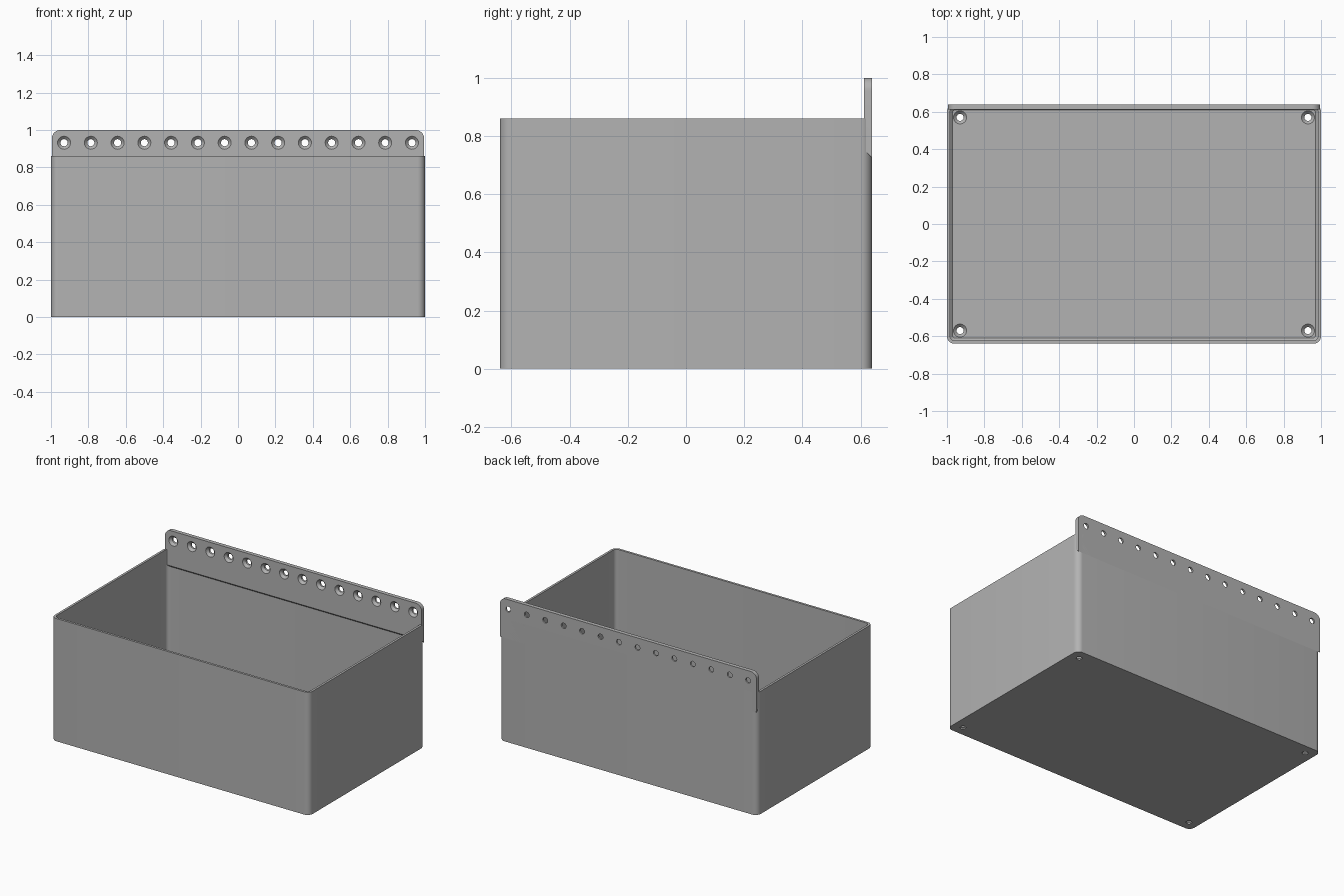
import bpy, bmesh, math
from mathutils import Matrix, Vector

if "Cube" in bpy.data.objects:
    bpy.data.objects.remove(bpy.data.objects["Cube"])

HX, HY, H = 1.0, 0.64, 0.86      # tray half width, half depth, height
WALL, FLOOR = 0.016, 0.025
PLATE_FRONT, PLATE_HX = 0.612, 0.995

grey = bpy.data.materials.new("plain grey")
grey.use_nodes = True
colour = (0.45, 0.45, 0.45, 1)
grey.diffuse_color = colour
grey.node_tree.nodes["Principled BSDF"].inputs["Base Color"].default_value = colour


def finish(name, bm):
    bmesh.ops.recalc_face_normals(bm, faces=bm.faces)
    mesh = bpy.data.meshes.new(name)
    bm.to_mesh(mesh)
    bm.free()
    mesh.materials.append(grey)
    obj = bpy.data.objects.new(name, mesh)
    bpy.context.collection.objects.link(obj)
    return obj


def rounded_ring(bm, inset, z, r, steps=8):
    pts = []
    corners = [(1, 1), (-1, 1), (-1, -1), (1, -1)]
    for q, (sx, sy) in enumerate(corners):
        cx, cy = sx * (HX - inset - r), sy * (HY - inset - r)
        for i in range(steps + 1):
            a = math.pi / 2 * (q + i / steps)
            pts.append(bm.verts.new((cx + r * math.cos(a), cy + r * math.sin(a), z)))
    return pts


def add_countersink(bm, matrix):
    # lathe of a screw hole: local z points out of the countersunk surface
    profile = [(0.019, -0.06), (0.019, -0.016), (0.035, 0), (0.035, 0.004)]
    n = 24
    rings = [[bm.verts.new(matrix @ Vector((r * math.cos(2 * math.pi * i / n),
                                            r * math.sin(2 * math.pi * i / n), z)))
              for i in range(n)] for r, z in profile]
    for a, b in zip(rings, rings[1:]):
        for i in range(n):
            j = (i + 1) % n
            bm.faces.new((a[i], a[j], b[j], b[i]))
    bm.faces.new(rings[0][::-1])
    bm.faces.new(rings[-1])


def cut_and_shade(obj, name, matrices):
    bm = bmesh.new()
    for m in matrices:
        add_countersink(bm, m)
    cutter = finish(name, bm)
    cutter.hide_render = True
    mod = obj.modifiers.new("screw holes", 'BOOLEAN')
    mod.operation, mod.solver, mod.object = 'DIFFERENCE', 'EXACT', cutter
    bpy.ops.object.select_all(action='DESELECT')
    obj.select_set(True)
    bpy.context.view_layer.objects.active = obj
    bpy.ops.object.modifier_apply(modifier=mod.name)
    bpy.data.objects.remove(cutter)
    bpy.ops.object.shade_smooth_by_angle(angle=math.radians(30))


# Open tray: outer shell, rim, inner shell and chamfered floor
bm = bmesh.new()
rings = [rounded_ring(bm, *spec) for spec in (
    (0, 0, 0.04), (0, H, 0.04), (WALL, H, 0.026),
    (WALL, FLOOR + 0.014, 0.026), (WALL + 0.014, FLOOR, 0.014))]
for a, b in zip(rings, rings[1:]):
    for i in range(len(a)):
        j = (i + 1) % len(a)
        bm.faces.new((a[i], a[j], b[j], b[i]))
bm.faces.new(rings[0][::-1])
bm.faces.new(rings[-1])
tray = finish("tray", bm)
cut_and_shade(tray, "floor_hole_cutter",
              [Matrix.Translation((x, y, FLOOR))
               for x in (-0.93, 0.93) for y in (-0.57, 0.57)])

# Mounting plate: rounded top corners and a sloping underside
bm = bmesh.new()
r, outline = 0.045, [(-PLATE_HX, None), (PLATE_HX, None)]
for side, start in ((1, 0), (-1, math.pi / 2)):
    for i in range(9):
        a = start + math.pi / 2 * i / 8
        outline.append((side * (PLATE_HX - r) + r * math.cos(a), 1 - r + r * math.sin(a)))
front = [bm.verts.new((x, PLATE_FRONT, 0.753 if z is None else z)) for x, z in outline]
back = [bm.verts.new((x, HY, 0.725 if z is None else z)) for x, z in outline]
bm.faces.new(front)
bm.faces.new(back[::-1])
for i in range(len(front)):
    j = (i + 1) % len(front)
    bm.faces.new((front[i], front[j], back[j], back[i]))
plate = finish("mounting_plate", bm)
face_front = Matrix.Rotation(math.pi / 2, 4, 'X')
cut_and_shade(plate, "plate_hole_cutter",
              [Matrix.Translation((-0.93 + i * 1.86 / 13, PLATE_FRONT, 0.932)) @ face_front
               for i in range(14)])
